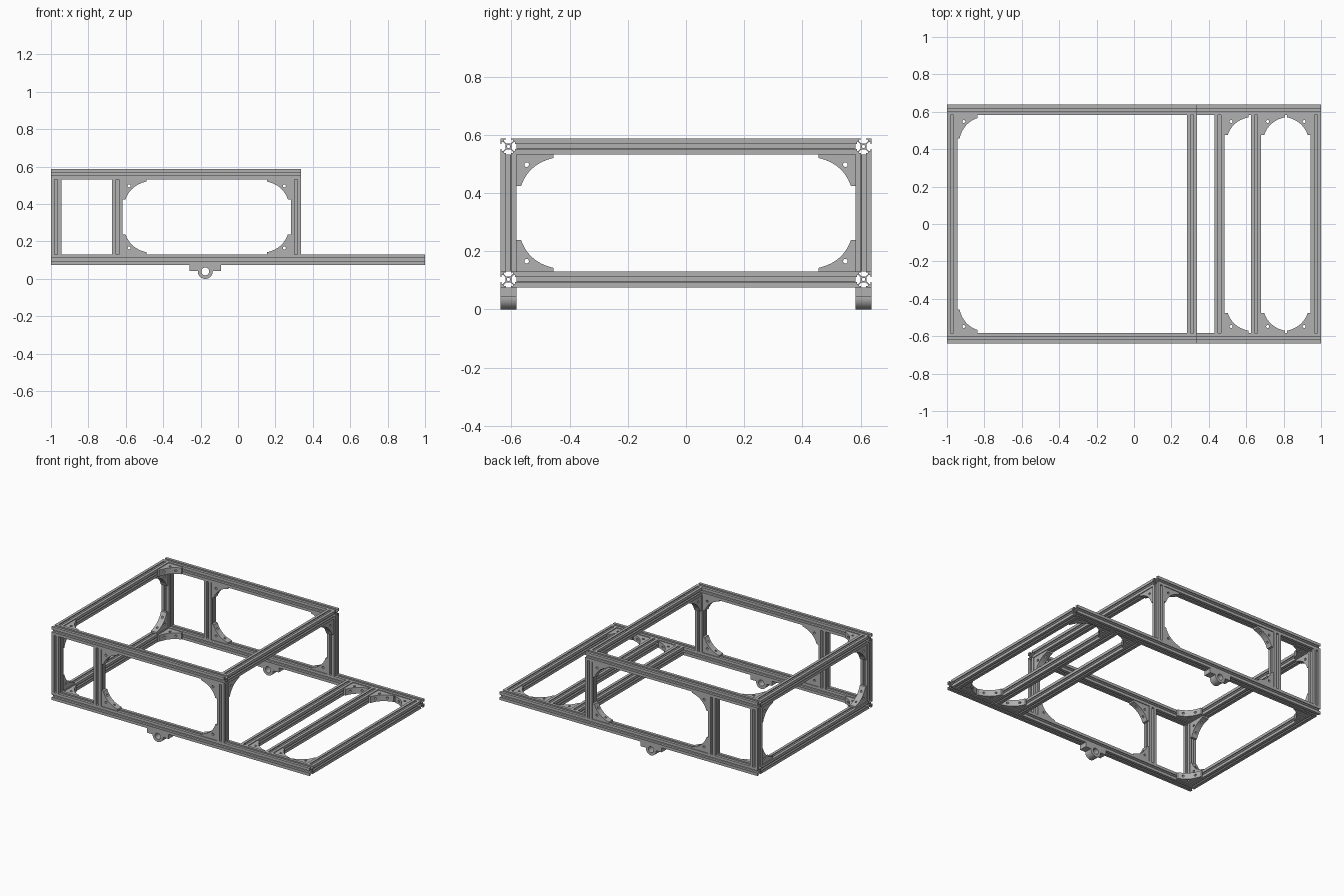
import bpy, bmesh, math
from mathutils import Matrix, Vector

cube = bpy.data.objects.get("Cube")
if cube:
    bpy.data.objects.remove(cube, do_unlink=True)

GREY = (0.44, 0.44, 0.44, 1)
metal = bpy.data.materials.new("aluminium grey")
metal.use_nodes = True
metal.diffuse_color = GREY
metal.node_tree.nodes["Principled BSDF"].inputs["Base Color"].default_value = GREY

W = 0.0552            # width of one extrusion
X, Y, Z = Vector((1, 0, 0)), Vector((0, 1, 0)), Vector((0, 0, 1))


def link(name, data):
    ob = bpy.data.objects.new(name, data)
    bpy.context.collection.objects.link(ob)
    return ob


def baked(ob):
    """Evaluated, welded mesh of an object, which is then removed."""
    dg = bpy.context.evaluated_depsgraph_get()
    me = bpy.data.meshes.new_from_object(ob.evaluated_get(dg))
    bpy.data.objects.remove(ob, do_unlink=True)
    return tidy(me)


def tidy(me):
    bm = bmesh.new()
    bm.from_mesh(me)
    bmesh.ops.remove_doubles(bm, verts=bm.verts, dist=1e-5)
    bmesh.ops.recalc_face_normals(bm, faces=bm.faces)
    bm.to_mesh(me)
    bm.free()
    me.materials.clear()
    me.materials.append(metal)
    return me


def circle(cx, cy, r, n=20):
    return [(cx + r * math.cos(i * math.tau / n), cy + r * math.sin(i * math.tau / n))
            for i in range(n)]


def extruded(loops, depth):
    """Extrude an outline with holes, centred along local z."""
    cu = bpy.data.curves.new("profile", "CURVE")
    cu.dimensions = "2D"
    cu.fill_mode = "BOTH"
    cu.extrude = depth / 2
    for pts in loops:
        sp = cu.splines.new("POLY")
        sp.points.add(len(pts) - 1)
        for p, (x, y) in zip(sp.points, pts):
            p.co = (x, y, 0, 1)
        sp.use_cyclic_u = True
    return baked(link("profile", cu))


def place(name, me, origin, u, v, w):
    m = Matrix((u, v, w)).transposed().to_4x4()
    m.translation = origin
    me = me.copy()
    me.transform(m)
    ob = link(name, tidy(me))
    ob.data.shade_flat()
    return ob


# Slotted extrusion section: one side repeated four times, plus the centre bore
half_side = [(10, 10), (3, 10), (3, 8.4), (5.5, 8.4), (5.5, 6.6), (2.8, 3.9)]
side = half_side + [(-x, y) for x, y in reversed(half_side[1:])]
section = []
for k in range(4):
    c, s = round(math.cos(k * math.pi / 2)), round(math.sin(k * math.pi / 2))
    section += [((x * c - y * s) * W / 20, (x * s + y * c) * W / 20) for x, y in side]
bore = circle(0, 0, 0.0058, 16)


def beam(name, a, b):
    a, b = Vector(a), Vector(b)
    w = (b - a).normalized()
    u = Y if abs(w.x) > 0.5 else X
    place(name, extruded([section, bore], (b - a).length), (a + b) / 2, u, w.cross(u), w)


# Levels and positions of the frame
YS = 0.638 - W / 2
YI = 0.638 - W
LOW, HIGH = 0.103, 0.56
H = W / 2
BACK_X, MID_X, FRONT_X = -1 + H, -0.645, 0.338 - H
SIDES = ((1, "rear"), (-1, "front"))

# Long rails and posts on both sides
for s, tag in SIDES:
    beam(f"{tag}_bottom_rail", (-1, s * YS, LOW), (1, s * YS, LOW))
    beam(f"{tag}_top_rail", (-1, s * YS, HIGH), (0.338, s * YS, HIGH))
    for label, x in (("right", BACK_X), ("middle", MID_X), ("left", FRONT_X)):
        beam(f"{tag}_{label}_post", (x, s * YS, LOW + H), (x, s * YS, HIGH - H))

# Cross beams
CROSS_A, CROSS_B, END_X = 0.457, 0.652, 1 - H
for x in (BACK_X, CROSS_A, CROSS_B, END_X):
    beam("bottom_cross_beam", (x, -YI, LOW), (x, YI, LOW))
for x in (BACK_X, FRONT_X):
    beam("top_cross_beam", (x, -YI, HIGH), (x, YI, HIGH))

# Corner bracket: long leg on u, short leg on v, concave inner edge, screw bores
LONG, SHORT = 0.127, 0.108
p0, p1, p2 = Vector((LONG, 0.012)), Vector((0.042, 0.032)), Vector((0.016, SHORT))
arc = [tuple(p0 * (1 - t) ** 2 + p1 * 2 * t * (1 - t) + p2 * t * t)
       for t in (i / 14 for i in range(15))]
outline = [(0, 0), (LONG, 0)] + arc + [(0, SHORT)]
bracket_ob = link("bracket", extruded([outline, circle(0.035, 0.035, 0.008)], 0.044))
cutters = []
for loc, axis in (((0.088, 0.03, 0), "X"), ((0.03, 0.076, 0), "Y")):
    me = extruded([circle(0, 0, 0.007, 16)], 0.15)
    me.transform(Matrix.Translation(loc) @ Matrix.Rotation(math.pi / 2, 4, axis))
    cutter = link("bore_cutter", me)
    cutter.hide_render = True
    mod = bracket_ob.modifiers.new("bore", "BOOLEAN")
    mod.operation = "DIFFERENCE"
    mod.object = cutter
    cutters.append(cutter)
bracket = baked(bracket_ob)
for cutter in cutters:
    bpy.data.objects.remove(cutter, do_unlink=True)


def corner(name, origin, u, v):
    place(name, bracket, origin, u, v, u.cross(v))


ZL, ZH = LOW + H, HIGH - H
for s, tag in SIDES:
    inward = -s * Y
    # Upright brackets in the side openings and across the ends
    for z, up in ((ZL, Z), (ZH, -Z)):
        corner(f"{tag}_side_bracket", (MID_X + H, s * YS, z), X, up)
        corner(f"{tag}_side_bracket", (FRONT_X - H, s * YS, z), -X, up)
        corner(f"{tag}_end_bracket", (BACK_X, s * YI, z), inward, up)
    corner(f"{tag}_top_beam_bracket", (FRONT_X, s * YI, ZH), inward, -Z)
    # Flat brackets in the horizontal frames
    for z in (LOW, HIGH):
        corner(f"{tag}_flat_bracket", (BACK_X + H, s * YI, z), inward, X)
    corner(f"{tag}_deck_bracket", (CROSS_A + H, s * YI, LOW), X, inward)
    corner(f"{tag}_deck_bracket", (CROSS_B + H, s * YI, LOW), X, inward)
    corner(f"{tag}_deck_bracket", (END_X - H, s * YI, LOW), -X, inward)

# Axle bearing blocks under the rails
R, TOP = 0.04, LOW - H
lobe = [(R * math.cos(a), R + R * math.sin(a))
        for a in (math.pi + math.pi * i / 24 for i in range(25))]
block = [(-0.083, TOP), (-0.083, 0.043), (-R, 0.043)] + lobe
block += [(R, 0.043), (0.083, 0.043), (0.083, TOP)]
bearing = extruded([block, circle(0, R, 0.021, 28)], W)
for s, tag in SIDES:
    ob = place(f"{tag}_axle_bearing", bearing, (-0.175, s * YS, 0), X, Z, -Y)
    ob.select_set(True)
    bpy.context.view_layer.objects.active = ob
bpy.ops.object.shade_smooth_by_angle(angle=math.radians(30))
